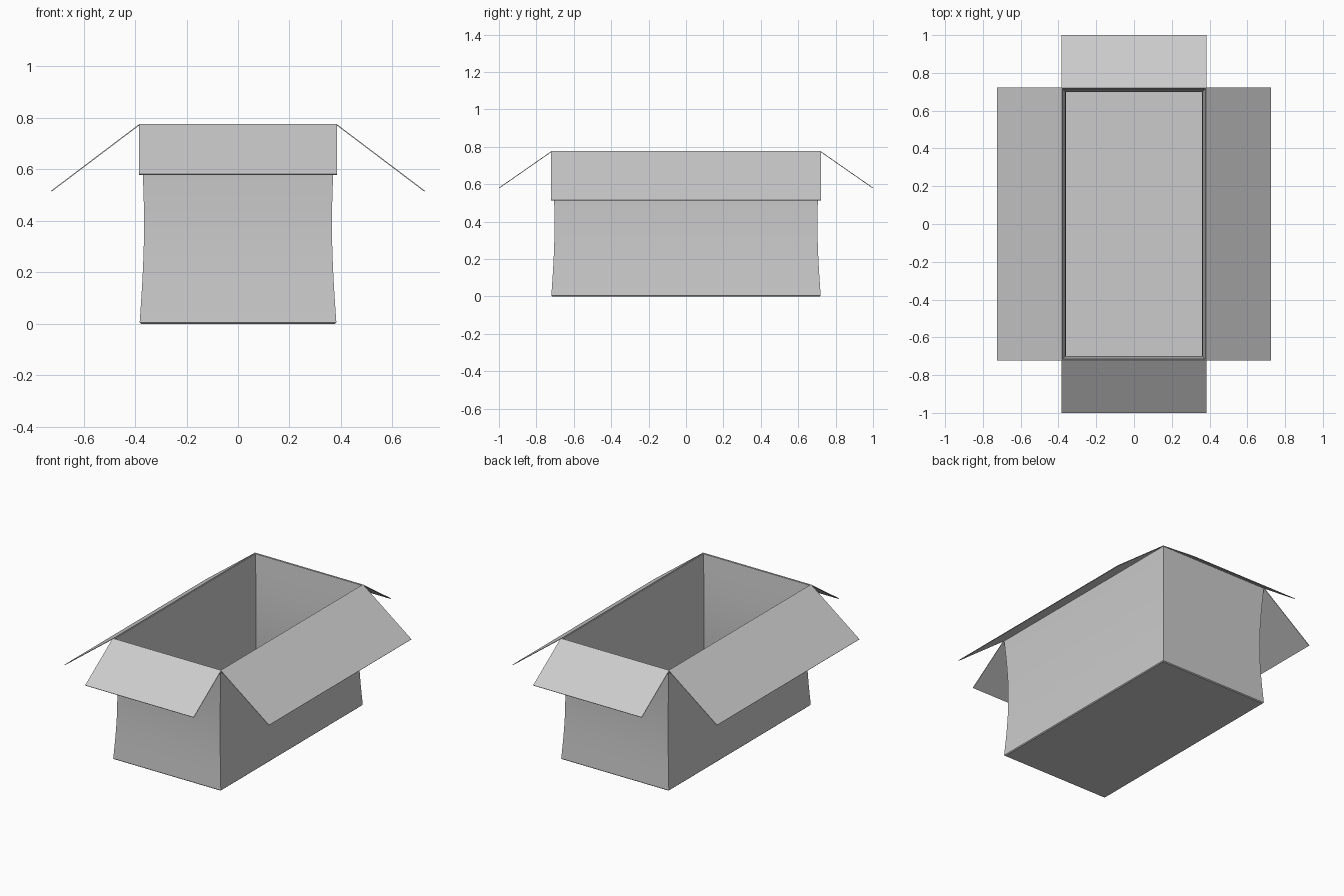
import bpy, bmesh, math
from mathutils import Vector

cube = bpy.data.objects.get("Cube")
if cube:
    bpy.data.objects.remove(cube)

card = bpy.data.materials.new("grey cardboard")
card.use_nodes = True
GREY = (0.6, 0.6, 0.6, 1)
card.diffuse_color = GREY
card.node_tree.nodes["Principled BSDF"].inputs["Base Color"].default_value = GREY

HX, HY, TOP = 0.382, 0.72, 0.772
WAIST = 0.017
THICK = 0.005


def finish(bm, name, angle):
    bmesh.ops.recalc_face_normals(bm, faces=bm.faces)
    mesh = bpy.data.meshes.new(name)
    bm.to_mesh(mesh)
    bm.free()
    obj = bpy.data.objects.new(name, mesh)
    bpy.context.collection.objects.link(obj)
    mesh.materials.append(card)
    bpy.ops.object.select_all(action='DESELECT')
    obj.select_set(True)
    bpy.context.view_layer.objects.active = obj
    bpy.ops.object.shade_smooth_by_angle(angle=math.radians(angle))
    return obj


# Box body: rectangular rings lofted upwards, drawn in at the waist
def ring(bm, hx, hy, z):
    return [bm.verts.new((sx * hx, sy * hy, z))
            for sx, sy in ((-1, -1), (1, -1), (1, 1), (-1, 1))]


def bridge(bm, low, high):
    for i in range(4):
        j = (i + 1) % 4
        bm.faces.new((low[i], low[j], high[j], high[i]))


bm = bmesh.new()
STEPS = 16
outer, inner = [ring(bm, HX - 0.005, HY - 0.005, 0)], []
for i in range(STEPS + 1):
    t = i / STEPS
    pinch = WAIST * math.sin(math.pi * t)
    z = 0.005 + (TOP - 0.005) * t
    outer.append(ring(bm, HX - pinch, HY - pinch, z))
    inner.append(ring(bm, HX - pinch - THICK, HY - pinch - THICK, max(z, 0.01)))
for rings in (outer, inner):
    for low, high in zip(rings, rings[1:]):
        bridge(bm, low, high)
bridge(bm, outer[-1], inner[-1])
bm.faces.new(outer[0])
bm.faces.new(inner[0])
finish(bm, "box_body", 30)


# Flaps: thin sheets folded outwards and down from the rim
def flap(name, direction, hinge, reach, z_end, half_width):
    out = Vector((direction[0], direction[1], 0))
    along = Vector((-out.y, out.x, 0))
    start = out * hinge + Vector((0, 0, TOP + 0.003))
    end = out * reach + Vector((0, 0, z_end))
    normal = (end - start).cross(along).normalized() * 0.002
    bm = bmesh.new()
    bmesh.ops.create_cube(bm, size=1)
    for v in bm.verts:
        base = start if v.co.x < 0 else end
        v.co = base + along * (2 * v.co.y * half_width) + normal * (2 * v.co.z)
    finish(bm, name, 30)


for side, s in (("left", 1), ("right", -1)):
    flap(side + "_flap", (s, 0), HX - 0.001, 0.725, 0.515, 0.722)
for side, s in (("back", 1), ("front", -1)):
    flap(side + "_flap", (0, s), HY - 0.001, 0.999, 0.58, 0.385)
